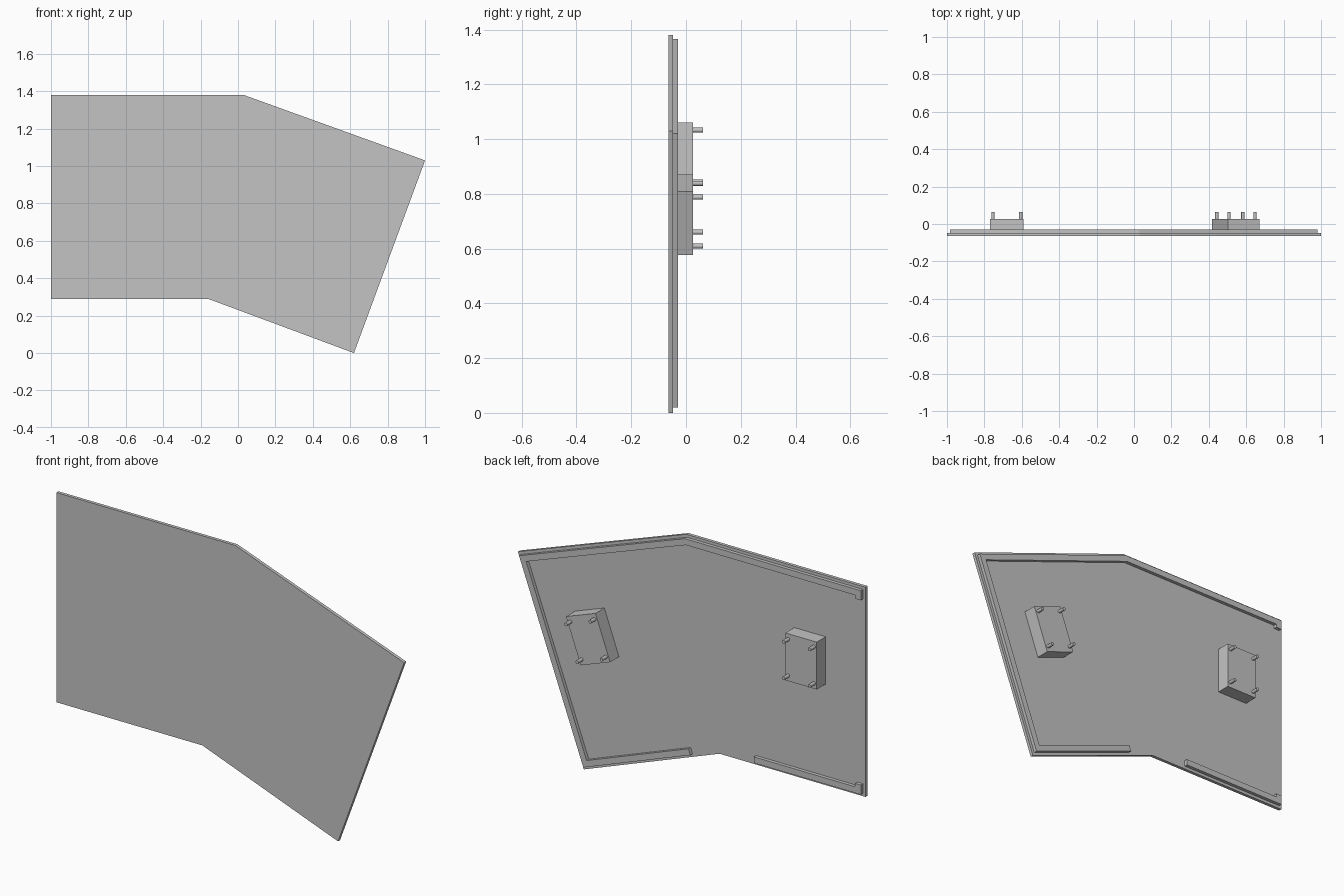
import bpy, bmesh, math
from mathutils import Vector, Matrix

cube = bpy.data.objects.get("Cube")
if cube:
    bpy.data.objects.remove(cube, do_unlink=True)

grey = bpy.data.materials.new("plain grey")
grey.use_nodes = True
colour = (0.55, 0.55, 0.55, 1)
grey.diffuse_color = colour
grey.node_tree.nodes["Principled BSDF"].inputs["Base Color"].default_value = colour

FRONT, PLATE_BACK, RIM_BACK, BOX_BACK, PIN_END = -0.064, -0.047, -0.029, 0.026, 0.063


def prism(name, points, y0, y1):
    """Extrude an x-z profile from y0 to y1."""
    bm = bmesh.new()
    face = bm.faces.new([bm.verts.new((p[0], y0, p[1])) for p in points])
    new = bmesh.ops.extrude_face_region(bm, geom=[face])["geom"]
    verts = [v for v in new if isinstance(v, bmesh.types.BMVert)]
    bmesh.ops.translate(bm, verts=verts, vec=(0, y1 - y0, 0))
    bmesh.ops.recalc_face_normals(bm, faces=bm.faces)
    mesh = bpy.data.meshes.new(name)
    bm.to_mesh(mesh)
    bm.free()
    mesh.materials.append(grey)
    obj = bpy.data.objects.new(name, mesh)
    bpy.context.collection.objects.link(obj)
    return obj


def inset(path, dist):
    """Shift an open clockwise path inward with mitred corners."""
    pts = [Vector(p) for p in path]
    dirs = [(b - a).normalized() for a, b in zip(pts, pts[1:])]
    normals = [Vector((d.y, -d.x)) for d in dirs]
    result = []
    for i, p in enumerate(pts):
        a, b = normals[max(i - 1, 0)], normals[min(i, len(normals) - 1)]
        result.append(p + (a + b) * dist / (1 + a.dot(b)))
    return result


# Bent cover plate
prism("cover_plate", [(-1, 0.29), (-0.16, 0.29), (0.62, 0), (1, 1.03),
                      (0.03, 1.38), (-1, 1.38)], FRONT, PLATE_BACK)

# Raised rims with short hooks at the straight end
rims = {
    "main_rim": [(-1, 1.315), (-1, 1.38), (0.03, 1.38), (1, 1.03), (0.62, 0), (-0.01, 0.234)],
    "lower_rim": [(-0.37, 0.29), (-1, 0.29), (-1, 0.355)],
}
for name, path in rims.items():
    prism(name, inset(path, 0.015) + inset(path, 0.047)[::-1], PLATE_BACK, RIM_BACK)


# Mounting blocks, each with four pins
def mount(side, centre, angle):
    turn = Matrix.Rotation(math.radians(angle), 2)
    centre = Vector(centre)

    def place(x, z):
        return centre + turn @ Vector((x, z))

    corners = [(-1, -1), (1, -1), (1, 1), (-1, 1)]
    prism(side + "_block", [place(0.09 * x, 0.123 * z) for x, z in corners],
          PLATE_BACK, BOX_BACK)
    for i, (x, z) in enumerate(corners):
        hub = place(0.074 * x, 0.095 * z)
        ring = [hub + Vector((math.cos(t), math.sin(t))) * 0.009
                for t in (math.tau * k / 16 for k in range(16))]
        pin = prism(f"{side}_pin_{i + 1}", ring, BOX_BACK, PIN_END)
        for face in pin.data.polygons:
            face.use_smooth = abs(face.normal.y) < 0.5
        for edge in pin.data.edges:
            a, b = (pin.data.vertices[v].co for v in edge.vertices)
            edge.use_edge_sharp = abs(a.y - b.y) < 0.001


mount("right", (-0.68, 0.938), 0)
mount("left", (0.545, 0.724), -20)
